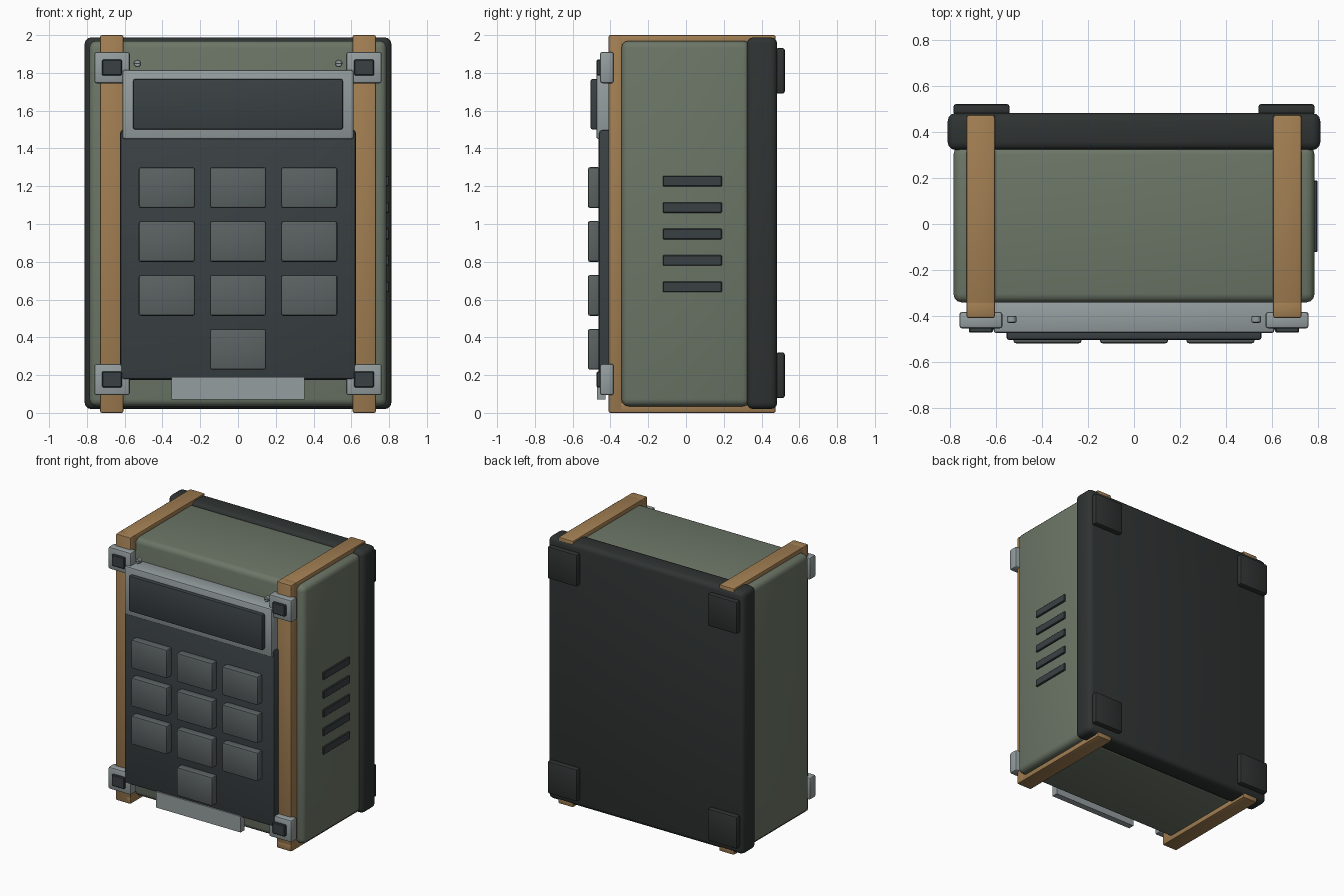
import bpy
import math

if "Cube" in bpy.data.objects:
    bpy.data.objects.remove(bpy.data.objects["Cube"])


def material(name, r, g, b):
    m = bpy.data.materials.new(name)
    m.diffuse_color = (r, g, b, 1)
    m.use_nodes = True
    m.node_tree.nodes["Principled BSDF"].inputs["Base Color"].default_value = m.diffuse_color
    return m


GREEN = material("olive_shell", 0.15, 0.18, 0.135)
DARK = material("dark_rubber", 0.028, 0.033, 0.032)
SLATE = material("slate_panel", 0.042, 0.052, 0.056)
KEY = material("key_grey", 0.105, 0.122, 0.122)
METAL = material("metal_trim", 0.30, 0.34, 0.345)
TAN = material("tan_strap", 0.36, 0.21, 0.085)


def finish(ob, name, mat, bevel, segments):
    ob.name = name
    ob.data.materials.append(mat)
    if bevel:
        mod = ob.modifiers.new("bevel", 'BEVEL')
        mod.width = bevel
        mod.segments = segments
        mod.limit_method = 'ANGLE'
        bpy.ops.object.modifier_apply(modifier=mod.name)
    bpy.ops.object.shade_smooth_by_angle(angle=math.radians(30))
    return ob


def box(name, x, y, z, mat, bevel=0.0, segments=2):
    """Box from (min, max) ranges on each axis, with rounded edges."""
    ranges = (x, y, z)
    bpy.ops.mesh.primitive_cube_add(size=1, location=[(a + b) / 2 for a, b in ranges])
    ob = bpy.context.object
    ob.scale = [b - a for a, b in ranges]
    bpy.ops.object.transform_apply(location=False, rotation=False, scale=True)
    return finish(ob, name, mat, bevel, segments)


def mirrored(side, a, b):
    return (a, b) if side > 0 else (-b, -a)


# Main shell and back cover
box("body_shell", (-0.787, 0.787), (-0.342, 0.34), (0.035, 1.97), GREEN, 0.038, 3)
box("back_cover", (-0.812, 0.812), (0.322, 0.483), (0.02, 1.988), DARK, 0.035, 3)

# Front panel, display and lower tab
box("front_panel", (-0.625, 0.625), (-0.463, -0.335), (0.175, 1.50), SLATE, 0.02)
box("display_bezel", (-0.612, 0.612), (-0.475, -0.335), (1.45, 1.815), METAL, 0.012)
box("display_screen", (-0.555, 0.555), (-0.505, -0.46), (1.50, 1.767), SLATE, 0.01)
box("lower_tab", (-0.352, 0.352), (-0.472, -0.425), (0.07, 0.19), METAL)

# Keypad: three rows of three and a single bottom key
keys = [(c * 0.377, 1.193 - r * 0.2855) for r in range(3) for c in (-1, 0, 1)]
keys.append((0, 1.193 - 3 * 0.2855))
for i, (kx, kz) in enumerate(keys):
    box(f"key_{i + 1}", (kx - 0.149, kx + 0.149), (-0.52, -0.455),
        (kz - 0.108, kz + 0.108), KEY, 0.012)

# Vent slats on the right side
for i in range(5):
    z = 0.667 + i * 0.14
    box(f"vent_slat_{i + 1}", (0.775, 0.80), (-0.123, 0.19), (z - 0.028, z + 0.028), SLATE, 0.004, 1)

for side, label in ((-1, "left"), (1, "right")):
    # Strap running over the top, down the front and under the bottom
    sx = mirrored(side, 0.606, 0.73)
    box(f"{label}_strap_front", sx, (-0.41, -0.335), (0.005, 2.0), TAN, 0.01)
    box(f"{label}_strap_top", sx, (-0.41, 0.475), (1.945, 2.0), TAN, 0.01)
    box(f"{label}_strap_bottom", sx, (-0.41, 0.475), (0.0, 0.06), TAN, 0.01)

    for zc, level in ((0.177, "lower"), (1.828, "upper")):
        # Buckles on the straps
        box(f"{label}_{level}_buckle", mirrored(side, 0.573, 0.761), (-0.455, -0.383),
            (zc - 0.083, zc + 0.083), METAL, 0.012)
        box(f"{label}_{level}_buckle_center", mirrored(side, 0.615, 0.72), (-0.473, -0.445),
            (zc - 0.042, zc + 0.042), SLATE, 0.005, 1)

    for zr, level in (((0.078, 0.32), "lower"), ((1.69, 1.932), "upper")):
        # Rear feet
        box(f"{label}_{level}_rear_foot", mirrored(side, 0.542, 0.787), (0.475, 0.523),
            zr, DARK, 0.012)

    # Screw above the display
    bpy.ops.mesh.primitive_cylinder_add(vertices=20, radius=0.02, depth=0.03,
                                        location=(side * 0.533, -0.415, 1.85),
                                        rotation=(math.pi / 2, 0, 0))
    finish(bpy.context.object, f"{label}_screw", METAL, 0.004, 1)
    box(f"{label}_screw_slot", (side * 0.533 - 0.014, side * 0.533 + 0.014),
        (-0.432, -0.425), (1.848, 1.852), SLATE)
